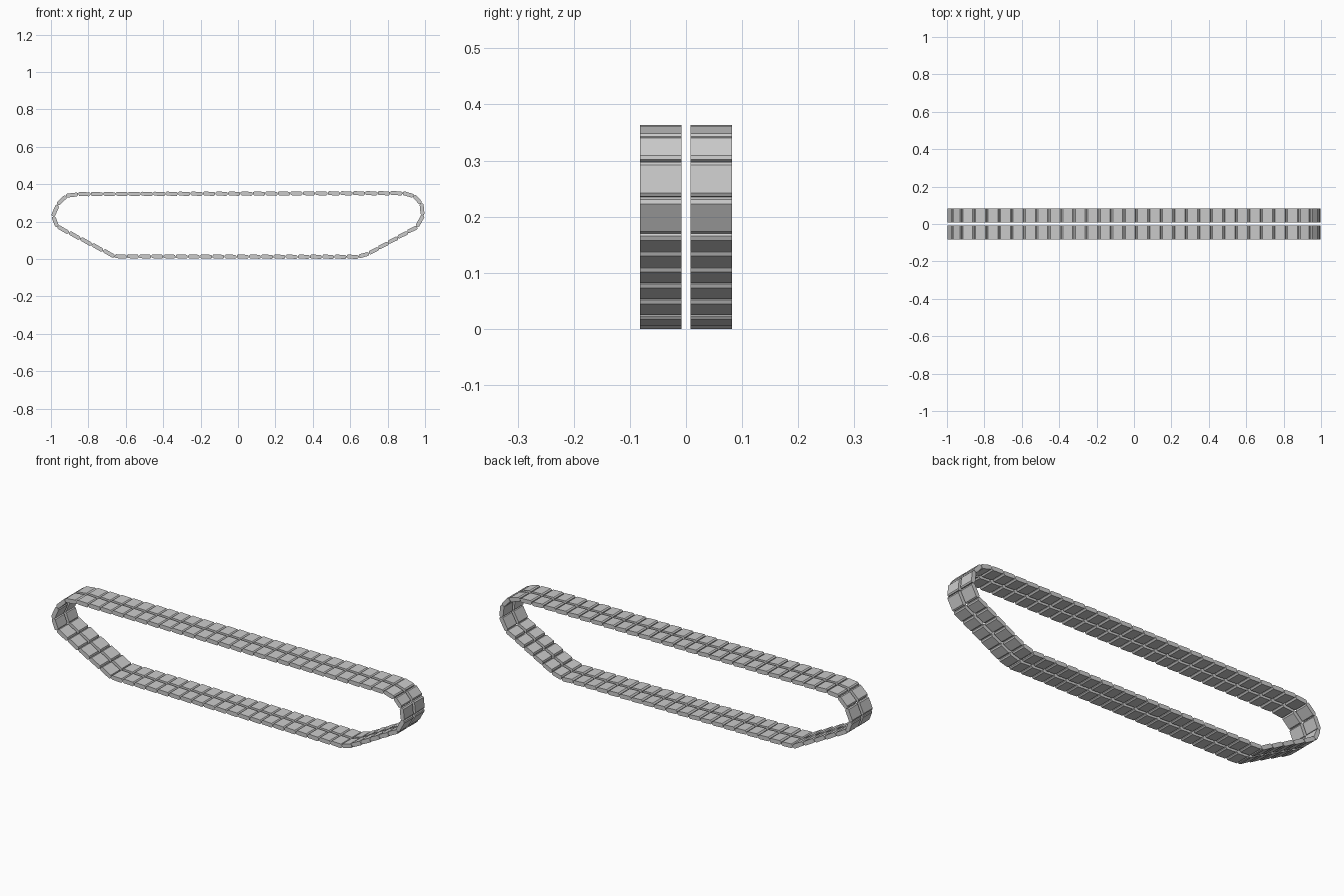
import bpy, bmesh
from mathutils import Vector

if "Cube" in bpy.data.objects:
    bpy.data.objects.remove(bpy.data.objects["Cube"])

# Track route: corner (x, z) and number of links up to the next corner
ROUTE = [
    ((-0.66, 0.024), 20),   # ground run
    ((0.645, 0.022), 1),    # low front corner
    ((0.70, 0.040), 5),     # right ramp
    ((0.958, 0.182), 1), ((0.989, 0.245), 1), ((0.979, 0.308), 1),
    ((0.94, 0.348), 1), ((0.88, 0.362), 26),   # top run
    ((-0.855, 0.357), 1), ((-0.92, 0.347), 1), ((-0.965, 0.300), 1),
    ((-0.989, 0.237), 1), ((-0.965, 0.183), 5),  # left ramp
]
THICK = 0.021
WIDTH = 0.074
GAP = 0.008


def link_nodes():
    nodes = []
    for i, (p, n) in enumerate(ROUTE):
        a, b = Vector(p), Vector(ROUTE[(i + 1) % len(ROUTE)][0])
        nodes += [a.lerp(b, k / n) for k in range(n)]
    return nodes


def add_pad(bm, a, b, y0, y1):
    # Chamfered plate profile swept across the pad width
    t = (b - a).normalized()
    n = Vector((t.y, -t.x))
    mid, h, half = (a + b) / 2, THICK / 2, (b - a).length / 2 - 0.001
    t = (t + n * 0.05).normalized()      # slight shingle tilt
    n = Vector((t.y, -t.x))
    c = 0.006
    prof = [(-half, -h * 0.3), (-half + c, -h), (half - c, -h), (half, -h * 0.4),
            (half, h * 0.5), (half - c, h), (-half + c, h), (-half, h * 0.6)]
    pts = [mid + t * u + n * v for u, v in prof]
    rings = [[bm.verts.new((p.x, y, p.y)) for p in pts] for y in (y0, y1)]
    bm.faces.new(rings[0])
    bm.faces.new(rings[1][::-1])
    for i in range(len(pts)):
        j = (i + 1) % len(pts)
        bm.faces.new((rings[0][i], rings[1][i], rings[1][j], rings[0][j]))


def build_row(name, y0, y1):
    bm = bmesh.new()
    nodes = link_nodes()
    for i, a in enumerate(nodes):
        add_pad(bm, a, nodes[(i + 1) % len(nodes)], y0, y1)
    bmesh.ops.recalc_face_normals(bm, faces=bm.faces)
    # Rest the lowest corner on the ground
    low = min(v.co.z for v in bm.verts)
    bmesh.ops.translate(bm, verts=bm.verts, vec=(0, 0, -low))
    mesh = bpy.data.meshes.new(name)
    bm.to_mesh(mesh)
    bm.free()
    ob = bpy.data.objects.new(name, mesh)
    bpy.context.collection.objects.link(ob)
    bpy.ops.object.select_all(action='DESELECT')
    ob.select_set(True)
    bpy.context.view_layer.objects.active = ob
    bpy.ops.object.shade_smooth_by_angle()


# Two parallel rows of track pads
build_row("front_track_pads", -GAP - WIDTH, -GAP)
build_row("back_track_pads", GAP, GAP + WIDTH)
